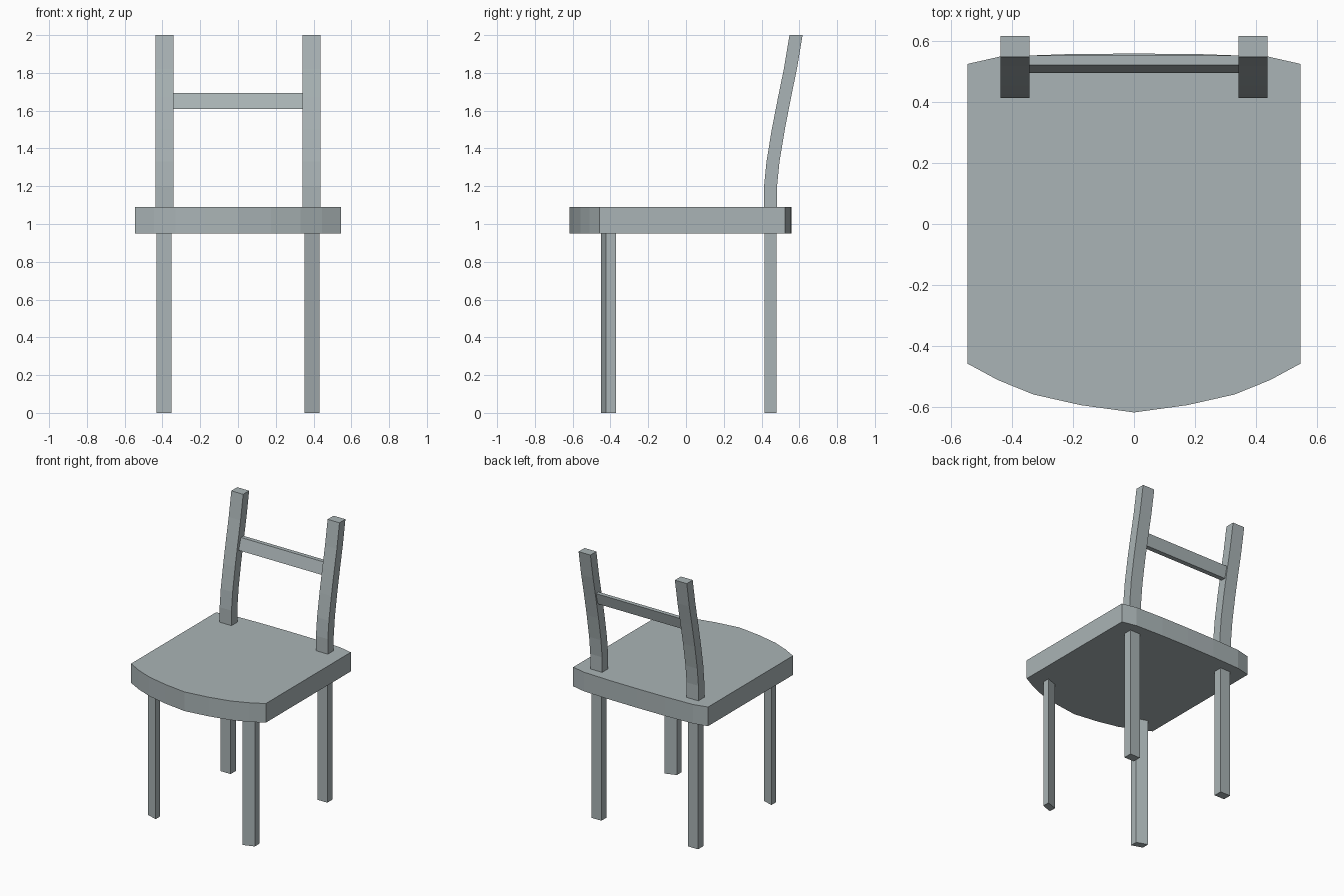
import bpy, bmesh

if "Cube" in bpy.data.objects:
    bpy.data.objects.remove(bpy.data.objects["Cube"])

# Blue-grey paint shared by every part
paint = bpy.data.materials.new("blue_grey")
paint.diffuse_color = (0.40, 0.455, 0.465, 1)
paint.use_nodes = True
paint.node_tree.nodes["Principled BSDF"].inputs["Base Color"].default_value = paint.diffuse_color


def prism(name, outline, axis, lo, hi):
    """Extrude a 2D outline along an axis: 'z' takes (x, y), 'x' takes (y, z)."""
    def put(p, d):
        return (p[0], p[1], d) if axis == 'z' else (d, p[0], p[1])
    bm = bmesh.new()
    a = [bm.verts.new(put(p, lo)) for p in outline]
    b = [bm.verts.new(put(p, hi)) for p in outline]
    n = len(outline)
    bm.faces.new(a)
    bm.faces.new(b)
    for i in range(n):
        j = (i + 1) % n
        bm.faces.new((a[i], a[j], b[j], b[i]))
    bmesh.ops.recalc_face_normals(bm, faces=bm.faces)
    mesh = bpy.data.meshes.new(name)
    bm.to_mesh(mesh)
    bm.free()
    mesh.materials.append(paint)
    ob = bpy.data.objects.new(name, mesh)
    bpy.context.collection.objects.link(ob)
    return ob


def mirrored(ob):
    ob.modifiers.new("mirror", 'MIRROR').use_axis[0] = True


SEAT_BOTTOM, SEAT_TOP = 0.95, 1.09

# Seat: bowed front edge, slightly curved back edge
half = [(0.546, -0.458), (0.446, -0.512), (0.33, -0.559), (0.175, -0.594)]
back = [(0.22, 0.557), (0.44, 0.549), (0.546, 0.525)]
right = back + half
left = [(-x, y) for x, y in reversed(right)]
prism("seat", right + [(0, -0.618)] + left + [(0, 0.559)], 'z', SEAT_BOTTOM, SEAT_TOP)

# Front legs: skewed section following the seat's front curve
mirrored(prism("front_leg", [(0.352, -0.45), (0.432, -0.423), (0.432, -0.37), (0.352, -0.397)],
               'z', 0, SEAT_BOTTOM + 0.01))

# Back legs
mirrored(prism("back_leg", [(0.351, 0.416), (0.432, 0.416), (0.432, 0.478), (0.351, 0.478)],
               'z', 0, SEAT_BOTTOM + 0.01))

# Back posts: bent side profile
path = [(0.413, SEAT_TOP - 0.01), (0.413, 1.2), (0.426, 1.33), (0.454, 1.5),
        (0.487, 1.67), (0.518, 1.82), (0.548, 2.0)]
profile = path + [(y + 0.069, z) for y, z in reversed(path)]
mirrored(prism("back_post", profile, 'x', 0.342, 0.438))

# Tilted crossbar between the posts
prism("back_rail", [(0.496, 1.61), (0.522, 1.694), (0.553, 1.694), (0.531, 1.61)],
      'x', -0.345, 0.345)
